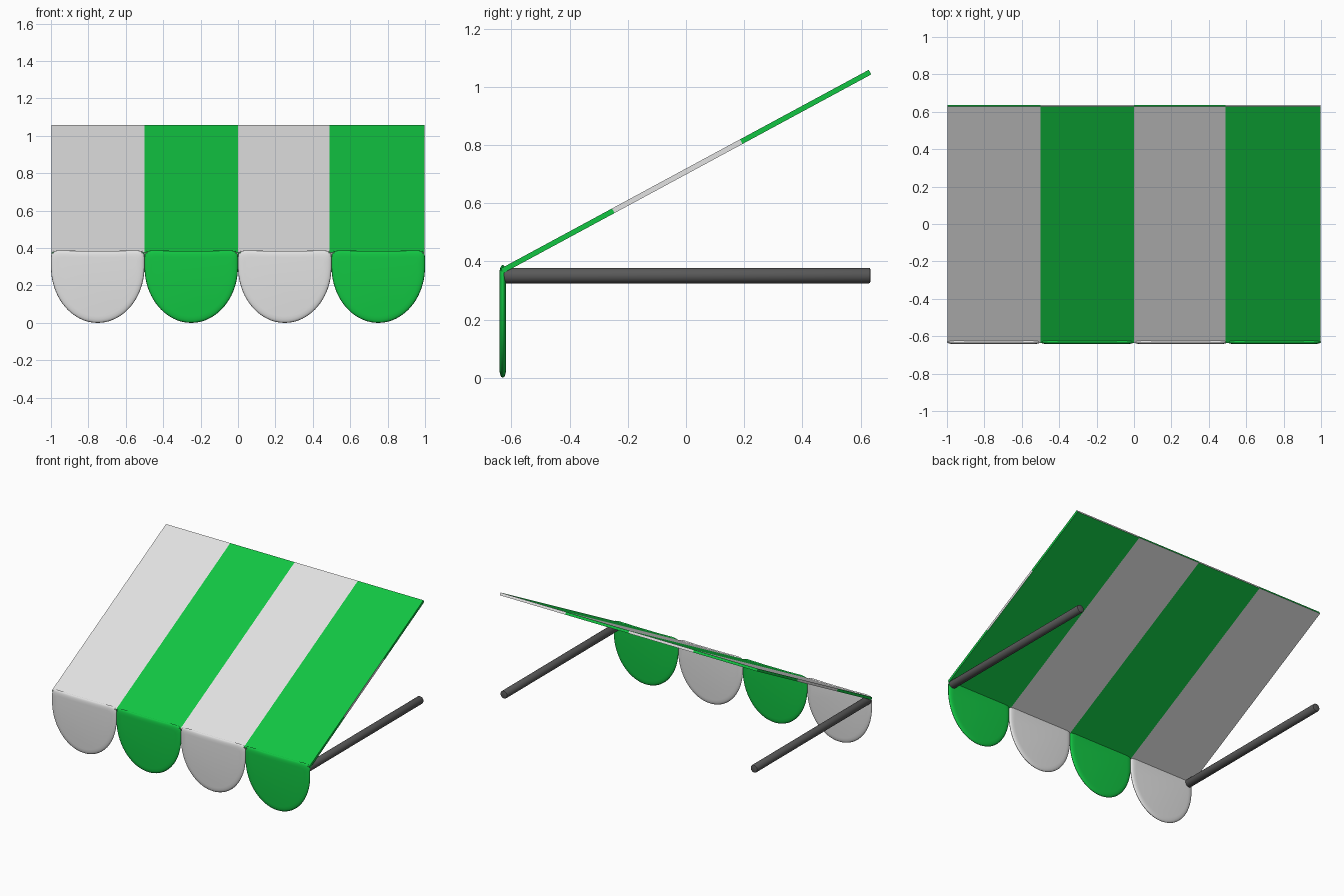
import bpy, bmesh, math
from mathutils import Matrix, Vector

if "Cube" in bpy.data.objects:
    bpy.data.objects.remove(bpy.data.objects["Cube"])


def material(name, rgb):
    m = bpy.data.materials.new(name)
    m.diffuse_color = (*rgb, 1)
    m.use_nodes = True
    m.node_tree.nodes["Principled BSDF"].inputs["Base Color"].default_value = m.diffuse_color
    return m


white = material("pale grey", (0.76, 0.76, 0.76))
green = material("stripe green", (0.006, 0.56, 0.055))
dark = material("dark grey", (0.1, 0.1, 0.1))


def finish(name, bm, mats, smooth=True):
    bmesh.ops.recalc_face_normals(bm, faces=bm.faces)
    mesh = bpy.data.meshes.new(name)
    bm.to_mesh(mesh)
    bm.free()
    for m in mats:
        mesh.materials.append(m)
    ob = bpy.data.objects.new(name, mesh)
    bpy.context.collection.objects.link(ob)
    mesh.polygons.foreach_set("use_smooth", [smooth] * len(mesh.polygons))
    return ob


# Sloping striped canopy: a thin slab cut into stripes
SLOPE = math.atan(0.54)
LENGTH = 1.265 / math.cos(SLOPE)
STRIPES = (-0.5, 0.0, 0.49)
bm = bmesh.new()
bmesh.ops.create_cube(bm, size=1)
bmesh.ops.scale(bm, vec=(1.996, LENGTH, 0.018), verts=bm.verts)
cuts = [((x, 0, 0), (1, 0, 0)) for x in STRIPES]
cuts += [((0, y / math.cos(SLOPE), 0), (0, 1, 0)) for y in (-0.25, 0.19)]
for co, no in cuts:
    bmesh.ops.bisect_plane(bm, geom=bm.verts[:] + bm.edges[:] + bm.faces[:],
                           plane_co=co, plane_no=no)
bm.normal_update()
for f in bm.faces:
    c, n = f.calc_center_median(), f.normal
    stripe = sum(c.x > x for x in STRIPES) % 2
    if abs(n.x) > 0.5:        # side edges: green, white, green
        middle = -0.25 < c.y * math.cos(SLOPE) < 0.19
        f.material_index = 0 if middle else 1
    elif abs(n.y) > 0.5:      # end edges carry the opposite colour
        f.material_index = 1 - stripe
    else:
        f.material_index = stripe
bm.transform(Matrix.Translation((0, 0, 0.709)) @ Matrix.Rotation(SLOPE, 4, 'X'))
finish("canopy", bm, [white, green], smooth=False)


# Hanging scallop: softly padded plate with a half-ellipse bottom
def scallop(name, cx, mat):
    outline = [(0.25 * math.cos(a), 0.3 + 0.3 * math.sin(a))
               for a in (math.pi + math.pi * i / 40 for i in range(41))]
    outline += [(0.25, 0.35), (0.247, 0.372), (0.238, 0.383), (0.21, 0.388), (0.1, 0.385),
                (0, 0.385),
                (-0.1, 0.385), (-0.21, 0.388), (-0.238, 0.383), (-0.247, 0.372), (-0.25, 0.35)]
    bm = bmesh.new()
    half = [(0.035, 0.012), (0.02, 0.0108), (0.01, 0.0085), (0.003, 0.005)]
    section = [(d, -y) for d, y in half] + [(0, 0)] + [(d, y) for d, y in reversed(half)]
    rings = []
    for d, y in section:
        kx, kz = 1 - d / 0.25, 1 - d / 0.194
        rings.append([bm.verts.new((cx + x * kx, -0.63 + y, 0.194 + (z - 0.194) * kz))
                      for x, z in outline])
    n = len(outline)
    for a, b in zip(rings, rings[1:]):
        for i in range(n):
            j = (i + 1) % n
            bm.faces.new((a[i], a[j], b[j], b[i]))
    bm.faces.new(rings[0])
    bm.faces.new(rings[-1])
    finish(name, bm, [mat])


for i in range(4):
    scallop(f"scallop_{i + 1}", -0.75 + 0.5 * i, (white, green)[i % 2])

# Support poles running back to the wall, with softened ends
for side, sx in (("left", -1), ("right", 1)):
    bm = bmesh.new()
    rot = Matrix.Translation((sx * 0.97, 0.002, 0.351)) @ Matrix.Rotation(math.pi / 2, 4, 'X')
    bmesh.ops.create_cone(bm, cap_ends=True, segments=32, radius1=0.027, radius2=0.027,
                          depth=1.264, matrix=rot)
    rims = [e for e in bm.edges if abs(e.verts[0].co.y - e.verts[1].co.y) < 0.01]
    bmesh.ops.bevel(bm, geom=rims, offset=0.006, segments=2, profile=0.5, affect='EDGES')
    ob = finish(f"{side}_pole", bm, [dark])
    bpy.ops.object.select_all(action='DESELECT')
    bpy.context.view_layer.objects.active = ob
    ob.select_set(True)
    bpy.ops.object.shade_smooth_by_angle(angle=math.radians(35))
